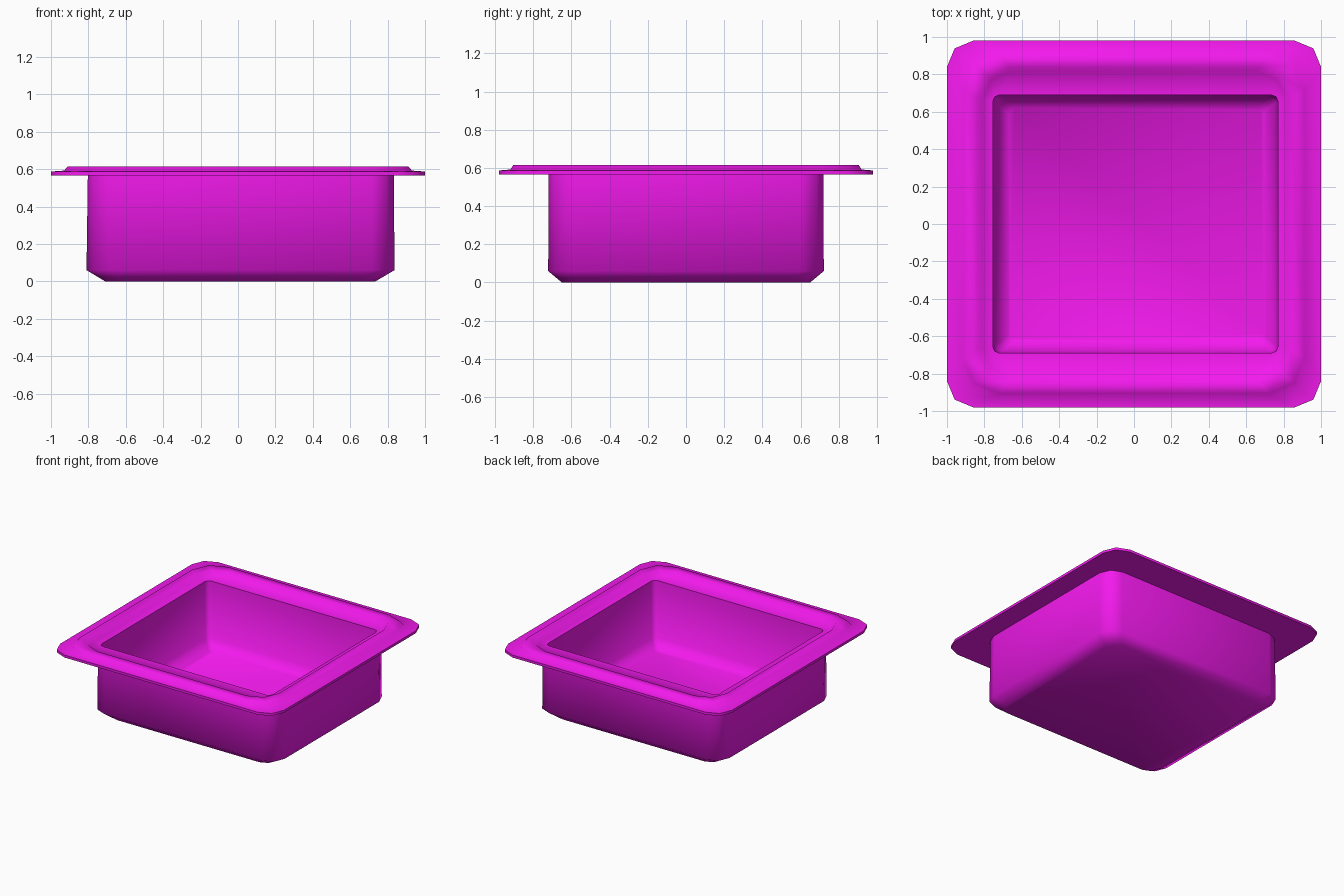
import bpy, bmesh, math

if "Cube" in bpy.data.objects:
    bpy.data.objects.remove(bpy.data.objects["Cube"])


def ring(bm, x0, x1, y, z, r):
    """Rounded rectangle loop with two facets per corner."""
    verts = []
    corners = [(x1 - r, y - r, 0), (x0 + r, y - r, 90),
               (x0 + r, -y + r, 180), (x1 - r, -y + r, 270)]
    for cx, cy, start in corners:
        for step in (0, 45, 90):
            a = math.radians(start + step)
            verts.append(bm.verts.new((cx + r * math.cos(a), cy + r * math.sin(a), z)))
    return verts


# Cross-section from outer base, around the rim, to the inner floor:
# x min, x max, half depth in y, z, corner radius
profile = [
    (-0.71, 0.735, 0.65, 0.0, 0.09),     # base
    (-0.81, 0.837, 0.722, 0.06, 0.12),   # base chamfer
    (-0.803, 0.833, 0.72, 0.567, 0.12),  # outer wall top
    (-1.0, 1.0, 0.98, 0.567, 0.14),      # flange underside
    (-1.0, 1.0, 0.98, 0.587, 0.14),      # flange edge
    (-0.93, 0.93, 0.92, 0.592, 0.19),    # foot of raised band
    (-0.91, 0.91, 0.905, 0.615, 0.19),   # raised band
    (-0.835, 0.835, 0.84, 0.615, 0.17),
    (-0.81, 0.81, 0.815, 0.587, 0.15),   # recessed ledge
    (-0.755, 0.77, 0.69, 0.583, 0.035),  # opening
    (-0.74, 0.755, 0.68, 0.13, 0.035),   # inner wall
    (-0.67, 0.69, 0.62, 0.06, 0.03),     # inner floor
]

# Basin with flange
bm = bmesh.new()
loops = [ring(bm, *p) for p in profile]
for a, b in zip(loops, loops[1:]):
    n = len(a)
    for i in range(n):
        j = (i + 1) % n
        bm.faces.new((a[i], a[j], b[j], b[i]))
bm.faces.new(loops[0][::-1])
bm.faces.new(loops[-1])
bmesh.ops.recalc_face_normals(bm, faces=bm.faces)
mesh = bpy.data.meshes.new("basin")
bm.to_mesh(mesh)
bm.free()
basin = bpy.data.objects.new("basin", mesh)
bpy.context.collection.objects.link(basin)

# Magenta finish
mat = bpy.data.materials.new("magenta")
mat.diffuse_color = (0.9, 0.01, 0.85, 1)
mat.use_nodes = True
mat.node_tree.nodes["Principled BSDF"].inputs["Base Color"].default_value = mat.diffuse_color
mesh.materials.append(mat)

# Soft body, crisp rim steps
bpy.context.view_layer.objects.active = basin
basin.select_set(True)
bpy.ops.object.shade_smooth_by_angle(angle=math.radians(62))
